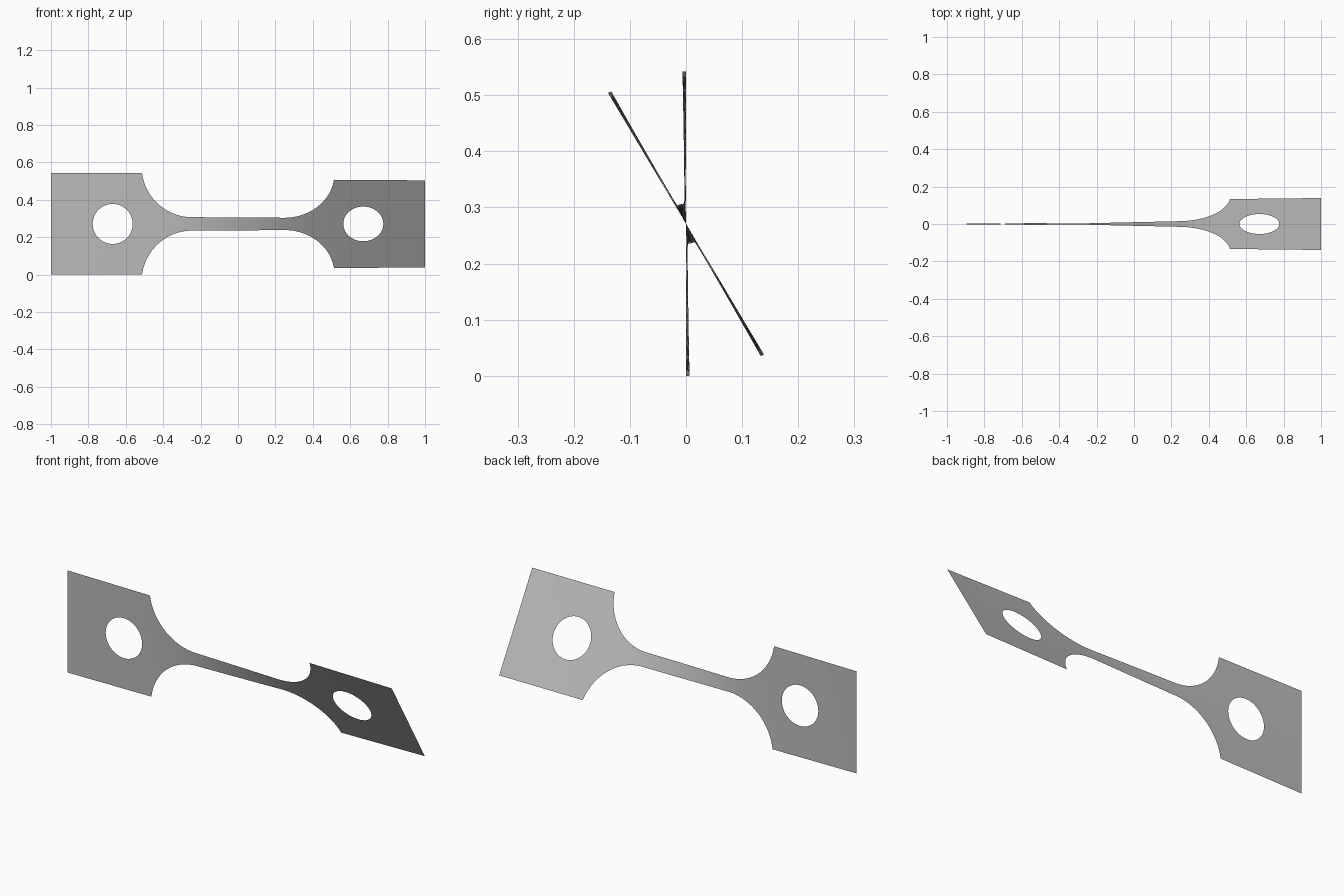
import bpy, bmesh
from math import sin, cos, pi, radians, sqrt, asin
from mathutils import Vector

cube = bpy.data.objects.get("Cube")
if cube:
    bpy.data.objects.remove(cube)

HALF_H, NECK, RADIUS = 0.271, 0.036, 0.27    # tab half height, neck half height, fillet radius
FILLET_X, HOLE_X, HOLE_R = 0.245, 0.67, 0.107
TWIST = radians(30.8)


def half_width(x):
    """Half height of the flat strip at position x."""
    d = max(0, abs(x) - FILLET_X)
    if d >= RADIUS:
        return HALF_H
    return min(HALF_H, NECK + RADIUS - sqrt(RADIUS**2 - d**2))


def twist_table(n=400):
    """Twist angle along the strip; the narrow neck takes most of it."""
    rates = [half_width(-1 + 2 * (i + 0.5) / n) ** -1.3 for i in range(n)]
    total, run, table = sum(rates), 0, [0]
    for r in rates:
        run += r
        table.append(TWIST * run / total)
    return table


def twist_at(x, table):
    f = min(max((x + 1) / 2, 0), 1) * (len(table) - 1)
    i = min(int(f), len(table) - 2)
    return table[i] + (table[i + 1] - table[i]) * (f - i)


def add_loop(bm, points):
    verts = [bm.verts.new((x, 0, z)) for x, z in points]
    return [bm.edges.new((v, verts[(i + 1) % len(verts)])) for i, v in enumerate(verts)]


# Flat outline: one quarter with a concave fillet, mirrored to the other three
top_angle = asin(1 - (HALF_H - NECK) / RADIUS)
quarter = [(1, HALF_H)]
for i in range(25):
    a = top_angle + (pi / 2 - top_angle) * i / 24
    quarter.append((FILLET_X + RADIUS * cos(a), NECK + RADIUS - RADIUS * sin(a)))
upper = quarter + [(-x, z) for x, z in reversed(quarter)]
outline = upper + [(x, -z) for x, z in reversed(upper)]

bm = bmesh.new()
edges = add_loop(bm, outline)
# Round hole in each tab
for side in (-1, 1):
    edges += add_loop(bm, [(side * HOLE_X + HOLE_R * cos(2 * pi * i / 48),
                            HOLE_R * sin(2 * pi * i / 48)) for i in range(48)])
bmesh.ops.triangle_fill(bm, edges=edges, use_beauty=True, normal=(0, -1, 0))

# Slice across the length so the sheet can twist
for i in range(1, 80):
    bmesh.ops.bisect_plane(bm, geom=bm.verts[:] + bm.edges[:] + bm.faces[:], dist=1e-5,
                           plane_co=(-1 + i / 40, 0, 0), plane_no=(1, 0, 0))
bmesh.ops.triangulate(bm, faces=bm.faces[:])
bmesh.ops.recalc_face_normals(bm, faces=bm.faces[:])
if sum(f.normal.y * f.calc_area() for f in bm.faces) > 0:
    bmesh.ops.reverse_faces(bm, faces=bm.faces[:])

# Twist about the long axis and stand on the ground
table = twist_table()
for v in bm.verts:
    a = twist_at(v.co.x, table)
    v.co = Vector((v.co.x, -v.co.z * sin(a), v.co.z * cos(a) + HALF_H))
for f in bm.faces:
    f.smooth = True

mesh = bpy.data.meshes.new("twisted_strip")
bm.to_mesh(mesh)
bm.free()
strip = bpy.data.objects.new("twisted_strip", mesh)
bpy.context.collection.objects.link(strip)

# Plain grey metal
grey = bpy.data.materials.new("grey")
grey.use_nodes = True
grey.diffuse_color = (0.5, 0.5, 0.5, 1)
grey.node_tree.nodes["Principled BSDF"].inputs["Base Color"].default_value = (0.5, 0.5, 0.5, 1)
mesh.materials.append(grey)
